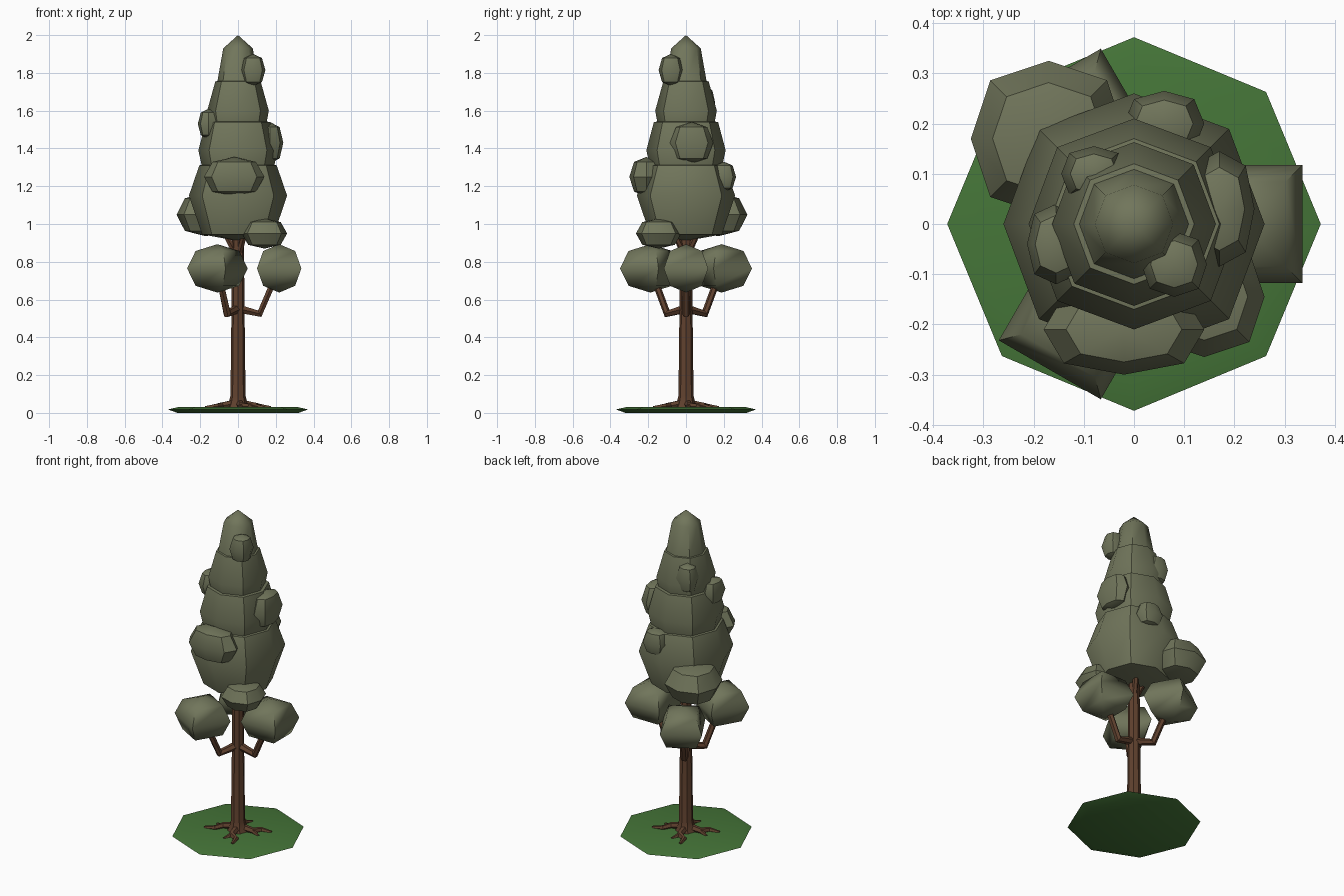
import bpy, bmesh, math
from mathutils import Vector

if "Cube" in bpy.data.objects:
    bpy.data.objects.remove(bpy.data.objects["Cube"])


def material(name, rgb):
    m = bpy.data.materials.new(name)
    m.diffuse_color = (*rgb, 1)
    m.use_nodes = True
    m.node_tree.nodes["Principled BSDF"].inputs["Base Color"].default_value = m.diffuse_color
    return m


LEAF = material("olive leaf", (0.165, 0.18, 0.105))
BARK = material("brown bark", (0.115, 0.052, 0.027))
GRASS = material("grass green", (0.06, 0.18, 0.04))


def finish(ob, mat, angle):
    ob.data.materials.clear()
    ob.data.materials.append(mat)
    bpy.ops.object.select_all(action='DESELECT')
    ob.select_set(True)
    bpy.context.view_layer.objects.active = ob
    bpy.ops.object.shade_smooth_by_angle(angle=math.radians(angle))


def rings(name, profile, mat, centre=(0, 0, 0), scale=(1, 1, 1), sides=8,
          turn=0.0, corner=1.0, angle=35):
    """Closed body from (z, radius) rings; corner > 1 squares the plan."""
    bm = bmesh.new()
    loops = []
    for z, r in profile:
        loop = []
        for i in range(sides):
            a = turn + i * math.tau / sides
            k = r * (corner if i % 2 else 1)
            p = (k * math.cos(a) * scale[0], k * math.sin(a) * scale[1], z * scale[2])
            loop.append(bm.verts.new(Vector(p) + Vector(centre)))
        loops.append(loop)
    for lo, hi in zip(loops, loops[1:]):
        for i in range(sides):
            j = (i + 1) % sides
            bm.faces.new((lo[i], lo[j], hi[j], hi[i]))
    bm.faces.new(loops[0][::-1])
    bm.faces.new(loops[-1])
    bmesh.ops.remove_doubles(bm, verts=bm.verts, dist=0.0005)
    bmesh.ops.recalc_face_normals(bm, faces=bm.faces)
    me = bpy.data.meshes.new(name)
    bm.to_mesh(me)
    bm.free()
    ob = bpy.data.objects.new(name, me)
    bpy.context.collection.objects.link(ob)
    finish(ob, mat, angle)
    return ob


def tube(name, points, mat):
    """Tapered limb through (x, y, z, radius) points."""
    cu = bpy.data.curves.new(name, 'CURVE')
    cu.dimensions = '3D'
    cu.bevel_depth = 1
    cu.bevel_resolution = 1
    cu.use_fill_caps = True
    sp = cu.splines.new('POLY')
    sp.points.add(len(points) - 1)
    for p, (x, y, z, r) in zip(sp.points, points):
        p.co = (x, y, z, 1)
        p.radius = r
    ob = bpy.data.objects.new(name, cu)
    bpy.context.collection.objects.link(ob)
    bpy.ops.object.select_all(action='DESELECT')
    ob.select_set(True)
    bpy.context.view_layer.objects.active = ob
    bpy.ops.object.convert(target='MESH')
    finish(bpy.context.view_layer.objects.active, mat, 35)


def polar(r, deg, z, rad):
    a = math.radians(deg)
    return (r * math.cos(a), r * math.sin(a), z, rad)


# Grass disc
rings("grass_disc", [(0.0, 0.32), (0.018, 0.372), (0.03, 0.32)], GRASS, angle=60)

# Trunk with flared foot
rings("trunk", [(0.02, 0.065), (0.05, 0.05), (0.09, 0.04), (0.6, 0.034), (1.1, 0.03)], BARK)

# Four kinked roots, each with a small fork
for i in range(4):
    a = 20 + 90 * i
    tube(f"root_{i}", [polar(0.02, a, 0.05, 0.022), polar(0.09, a - 8, 0.037, 0.02),
                       polar(0.13, a + 10, 0.034, 0.016), polar(0.19, a + 5, 0.028, 0.009)], BARK)
    tube(f"root_fork_{i}", [polar(0.09, a - 8, 0.036, 0.015),
                            polar(0.14, a - 20, 0.028, 0.007)], BARK)

# Three side branches with square leaf balls, plus short upper limbs
BALL = [(-1, 0), (-0.72, 0.72), (0, 1), (0.72, 0.72), (1, 0)]
for i in range(3):
    a = 120 * i
    tube(f"branch_{i}", [polar(0.01, a, 0.55, 0.024), polar(0.115, a, 0.525, 0.022),
                         polar(0.19, a, 0.70, 0.018)], BARK)
    tube(f"upper_limb_{i}", [polar(0.01, a + 60, 0.84, 0.018),
                             polar(0.09, a + 60, 0.99, 0.015)], BARK)
    x, y, z, _ = polar(0.218, a, 0.765, 0)
    rings(f"branch_leaves_{i}", BALL, LEAF, (x, y, z), (0.166, 0.166, 0.128),
          sides=4, turn=math.radians(a + 45), angle=50)

# Stacked crown tiers
TIERS = [
    [(0.91, 0), (0.945, 0.19), (1.15, 0.26), (1.31, 0.205), (1.36, 0)],
    [(1.26, 0), (1.30, 0.19), (1.39, 0.21), (1.54, 0.17), (1.56, 0)],
    [(1.50, 0), (1.53, 0.15), (1.60, 0.163), (1.755, 0.12), (1.77, 0)],
    [(1.73, 0), (1.75, 0.11), (1.93, 0.078), (2.0, 0)],
]
for i, prof in enumerate(TIERS):
    rings(f"crown_tier_{i}", prof, LEAF, corner=1.03, angle=42)

# Leaf clumps bulging from the crown: centre, half sizes
CLUMPS = [
    ((-0.02, -0.21, 1.25), (0.16, 0.09, 0.105)),
    ((0.17, 0.03, 1.43), (0.07, 0.115, 0.11)),
    ((-0.155, -0.04, 1.53), (0.058, 0.08, 0.08)),
    ((0.08, -0.08, 1.815), (0.065, 0.065, 0.085)),
    ((0.14, -0.145, 0.95), (0.12, 0.12, 0.08)),
    ((-0.17, 0.17, 1.05), (0.155, 0.155, 0.115)),
    ((0.06, 0.20, 1.25), (0.08, 0.065, 0.08)),
    ((-0.08, 0.10, 1.64), (0.065, 0.055, 0.09)),
]
CLUMP = [(-1, 0), (-0.75, 0.72), (0, 1), (0.75, 0.72), (1, 0)]
for i, (c, s) in enumerate(CLUMPS):
    rings(f"leaf_clump_{i}", CLUMP, LEAF, c, s, corner=1.06, angle=45)
